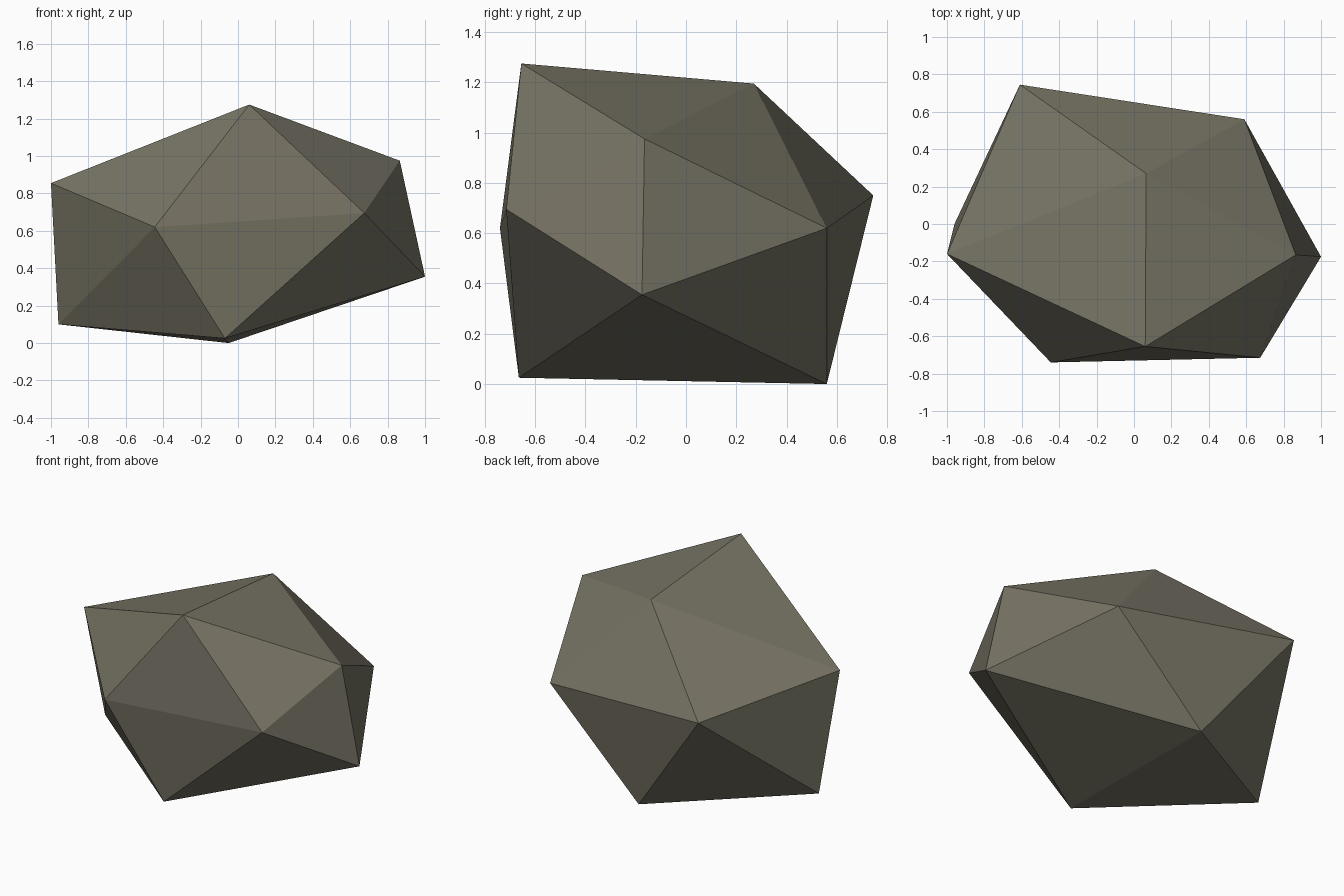
import bpy
import bmesh

default_cube = bpy.data.objects.get("Cube")
if default_cube:
    bpy.data.objects.remove(default_cube, do_unlink=True)


def make_material(name, colour):
    material = bpy.data.materials.new(name)
    material.use_nodes = True
    material.diffuse_color = colour
    material.node_tree.nodes["Principled BSDF"].inputs["Base Color"].default_value = colour
    return material


def build_rock(name, peak, upper_ring, lower_ring, foot, material):
    """Twenty-sided boulder: a top fan, a zigzag band and a bottom fan."""
    bm = bmesh.new()
    top = bm.verts.new(peak)
    bottom = bm.verts.new(foot)
    upper = [bm.verts.new(point) for point in upper_ring]
    lower = [bm.verts.new(point) for point in lower_ring]
    count = len(upper)

    for i in range(count):
        j = (i + 1) % count
        bm.faces.new((top, upper[i], upper[j]))
        bm.faces.new((upper[i], lower[i], upper[j]))
        bm.faces.new((upper[j], lower[i], lower[j]))
        bm.faces.new((bottom, lower[j], lower[i]))

    # Flat facets, all facing outward
    for face in bm.faces:
        face.smooth = False
    bmesh.ops.recalc_face_normals(bm, faces=bm.faces[:])

    mesh = bpy.data.meshes.new(name)
    bm.to_mesh(mesh)
    bm.free()
    mesh.materials.append(material)
    rock = bpy.data.objects.new(name, mesh)
    bpy.context.scene.collection.objects.link(rock)
    return rock


stone = make_material("grey_brown_stone", (0.18, 0.17, 0.125, 1))

# Irregular corners, each ring running left, front, right, back
build_rock(
    name="boulder",
    peak=(0.06, -0.655, 1.275),
    upper_ring=[
        (-1, -0.16, 0.855),
        (-0.445, -0.74, 0.62),
        (0.675, -0.715, 0.695),
        (0.865, -0.165, 0.975),
        (0.065, 0.27, 1.195),
    ],
    lower_ring=[
        (-0.96, 0, 0.1),
        (-0.07, -0.665, 0.025),
        (1, -0.175, 0.355),
        (0.59, 0.56, 0.62),
        (-0.61, 0.745, 0.75),
    ],
    foot=(-0.05, 0.56, 0),
    material=stone,
)
